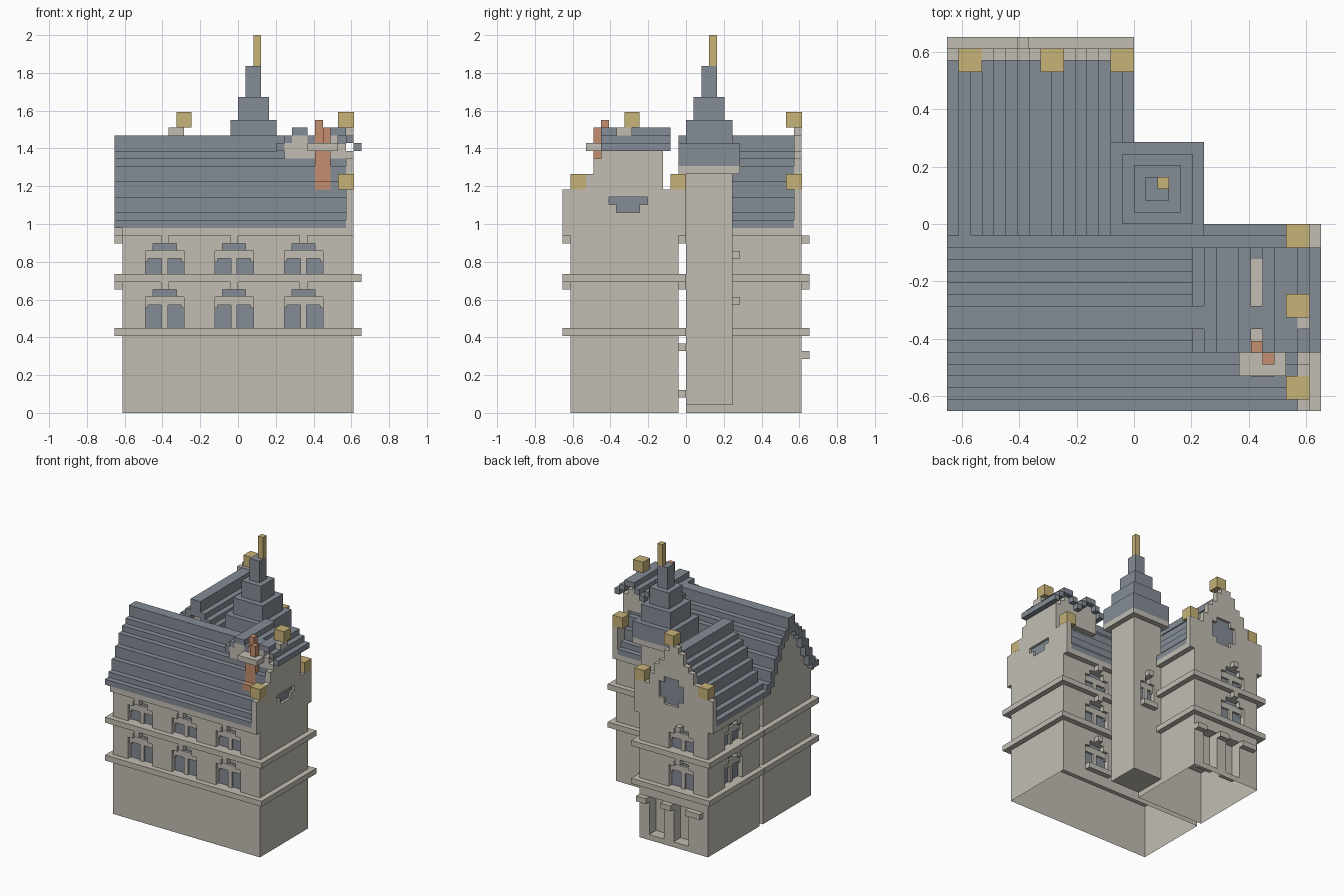
import bpy, bmesh, math
from mathutils import Matrix, Vector

if "Cube" in bpy.data.objects:
    bpy.data.objects.remove(bpy.data.objects["Cube"])

U = 2 / 49  # one block of the building grid


def material(name, rgb):
    m = bpy.data.materials.new(name)
    m.diffuse_color = (*rgb, 1)
    m.use_nodes = True
    m.node_tree.nodes["Principled BSDF"].inputs["Base Color"].default_value = m.diffuse_color
    return m


STONE = material("pale stone", (0.54, 0.515, 0.45))
SLATE = material("blue grey slate", (0.235, 0.265, 0.305))
GOLD = material("gold", (0.57, 0.445, 0.185))
BRICK = material("red brick", (0.56, 0.27, 0.16))


def prism(bm, poly, d0, d1, M):
    """Extrude a (t, z) outline from depth d0 to d1 (block units)."""
    a = [bm.verts.new(M @ Vector((t, d0, z))) for t, z in poly]
    b = [bm.verts.new(M @ Vector((t, d1, z))) for t, z in poly]
    n = len(poly)
    bm.faces.new(a)
    bm.faces.new(b[::-1])
    for i in range(n):
        bm.faces.new((a[i], b[i], b[(i + 1) % n], a[(i + 1) % n]))


def box(bm, x0, x1, y0, y1, z0, z1, M=Matrix()):
    prism(bm, [(x0, z0), (x1, z0), (x1, z1), (x0, z1)], y0, y1, M)


def finish(name, bm, mat):
    bmesh.ops.recalc_face_normals(bm, faces=bm.faces)
    bmesh.ops.scale(bm, vec=(U, U, U), verts=bm.verts)
    me = bpy.data.meshes.new(name)
    bm.to_mesh(me)
    bm.free()
    me.materials.append(mat)
    ob = bpy.data.objects.new(name, me)
    bpy.context.collection.objects.link(ob)
    return ob


def boxes(name, mat, *dims):
    bm = bmesh.new()
    for d in dims:
        box(bm, *d)
    return finish(name, bm, mat)


def cut(ob, bm):
    cutter = finish("cutter", bm, STONE)
    cutter.hide_render = True
    mod = ob.modifiers.new("openings", 'BOOLEAN')
    mod.operation, mod.solver, mod.object = 'DIFFERENCE', 'EXACT', cutter
    bpy.context.view_layer.objects.active = ob
    bpy.ops.object.modifier_apply(modifier=mod.name)
    bpy.data.objects.remove(cutter)


def open_base(ob):
    """Remove the underside so the wing is an open shell."""
    bm = bmesh.new()
    bm.from_mesh(ob.data)
    low = [f for f in bm.faces if f.calc_center_median().z < 0.001]
    bmesh.ops.delete(bm, geom=low, context='FACES')
    bm.to_mesh(ob.data)
    bm.free()


def wall(x, y, deg):
    """Wall frame: t runs along the wall, negative depth points outward."""
    return Matrix.Translation((x, y, 0)) @ Matrix.Rotation(math.radians(deg), 4, 'Z')


glass, trim = bmesh.new(), bmesh.new()


def window(cutter, M, z, h, w=2.5):
    """Stepped-arch opening with glass, mullion, transom and keystone."""
    top, i = z + h, w - 1
    arch = [(-w, z), (w, z), (w, top - 1), (i, top - 1), (i, top), (-i, top), (-i, top - 1), (-w, top - 1)]
    prism(cutter, arch, -0.5, 1, M)
    prism(glass, arch, 0.9, 1.1, M)
    box(trim, -0.4, 0.4, 0.5, 1, z, top - 1, M)
    box(trim, -w, w, 0.5, 1, top - 2, top - 0.85, M)
    for s in (-1, 1):  # rounded pane heads
        box(trim, s * w - 0.35, s * w + 0.35, 0.5, 1, top - 2.4, top - 1.9, M)
    box(trim, -0.5, 0.5, -1, 0.2, top, top + 1, M)


FLOORS = ((11, 5), (18, 4))

# Front wing walls with windows on front and rear
main = boxes("front_wing_walls", STONE, (-15, 15, -15, -1, 0, 24))
c = bmesh.new()
for z, h in FLOORS:
    for x in (-9.5, -0.5, 8.5):
        window(c, wall(x, -15, 0), z, h)
    window(c, wall(7.5, -1, 180), z, h)
window(c, wall(7.5, -1, 180), 3, 5)
box(trim, 5, 10, -1, 0, 2, 3)
cut(main, c)
open_base(main)

# Rear wing walls with windows and two ground floor bays
rear = boxes("rear_wing_walls", STONE, (-15, -1, 0, 15, 0, 24))
c = bmesh.new()
for z, h in FLOORS:
    window(c, wall(-9.5, 15, 180), z, h)
    window(c, wall(-15, 7.5, -90), z, h)
for x in (-6, -11):
    box(c, x, x + 3, 13, 15.5, 1, 8)
cut(rear, c)
open_base(rear)
boxes("bay_hoods", STONE, (-3, -1, 15, 16, 7, 8), (-8, -6, 15, 16, 7, 8), (-14, -11, 15, 16, 7, 8))

# String courses and eaves cornices
boxes("string_courses", STONE,
      *[b for z in (10, 17) for b in ((-16, 16, -16, 0, z, z + 1), (-16, 0, 0.02, 16, z, z + 1))])
boxes("eaves_cornices", STONE, (-15, 14, -16, 0, 23, 24), (-16, 0, 0.02, 14, 23, 24))

# Stepped roofs: shell of slate over a stone filled attic
STEPS = [25, 26, 28, 30, 32, 33, 34, 36]


def stepped_roof(name, M, start, end):
    slate, attic = bmesh.new(), bmesh.new()
    for i, top in enumerate(STEPS):
        low = 24 if i == 0 else STEPS[i - 1] - 1
        for t in (i - 8, 7 - i):
            box(slate, t, t + 1, start, end, low, top, M)
            if low > 24:
                box(attic, t, t + 1, start + 1, end, 24, low, M)
    finish(name + "_roof", slate, SLATE)
    finish(name + "_attic", attic, STONE)


stepped_roof("front_wing", wall(-8, 0, 0) @ Matrix.Translation((0, -1, 0)), 0, 15)
stepped_roof("long_wing", wall(0, -8, -90) @ Matrix.Translation((0, -16, 0)), 0, 30)


# Crow-stepped gables with round windows and gold finials
def gable(name, M, heights, oculus):
    left = [(-8, 23)]
    for i, z in enumerate(heights):
        left += [(i - 8, z), (i - 7, z)]
    left = [p for p in left[:-1]]
    bm = bmesh.new()
    prism(bm, left + [(-t, z) for t, z in reversed(left)], 0, 1, M)
    ob = finish(name, bm, STONE)
    c = bmesh.new()
    prism(c, oculus, -0.5, 0.5, M)
    prism(glass, oculus, 0.45, 0.9, M)
    cut(ob, c)


half = [(-1.5, 26), (1.5, 26), (1.5, 27), (2.5, 27), (2.5, 28), (-2.5, 28), (-2.5, 27), (-1.5, 27)]
full = half[:4] + [(2.5, 30), (1.5, 30), (1.5, 31), (-1.5, 31), (-1.5, 30), (-2.5, 30)] + half[6:]
gable("rear_gable", wall(-8, 15, 180), [29, 29, 29, 31, 33, 34, 36, 37], [(t - 0.5, z) for t, z in full])
gable("side_gable", wall(15, -8, 90), [29, 29, 29, 31, 33, 34], [(t + 0.5, z) for t, z in half])
boxes("side_gable_peak", STONE, (14, 15, -9, -7, 36, 37))
boxes("finials", GOLD,
      *[(a, a + 2, 13, 15.02, z, z + 2) for a, z in ((-15, 29), (-8, 37), (-2, 29))],
      *[(13, 15.02, a, a + 2, z, z + 2) for a, z in ((-15, 29), (-8, 37), (-2, 29))])

# Cross dormer over the long roof, its stone front standing on the slope
boxes("dormer_walls", STONE, (6, 15, -11, -3, 31, 34), (6, 14, -11, -3, 34, 35),
      (7, 9, -11, -3, 35, 36), (12, 13, -11, -3, 35, 36))
boxes("dormer_roof", SLATE,
      *[(5 + i, 6 + i, -11, -2, z - 1, z)
        for i, z in enumerate((35, 36, 37, 37, 36, 35, 36, 37, 37, 36, 35))])

# Chimney with cap and two pots
boxes("chimney", BRICK, (10, 12, -13.03, -12, 29, 30.03), (10, 12, -12.03, -10, 29, 34),
      (10, 11, -11.03, -10, 34, 38), (11, 12, -12, -11, 34, 37))
boxes("chimney_cap", STONE, (9, 13, -13, -11, 34, 35))

# Stair tower with rear window and tiered spire
tower = boxes("tower", STONE, (-1, 5, 0, 6, 1, 31))
c = bmesh.new()
window(c, wall(2, 6, 180), 15, 5, 1.5)
box(trim, 0.5, 3.5, 6, 7, 14, 15)
cut(tower, c)
boxes("tower_corbel", STONE, (-2, 6, -1, 7, 31, 32))
boxes("spire", SLATE, (-2, 6, -1, 7, 32, 35), (-1, 5, 0, 6, 35, 38), (0, 4, 1, 5, 38, 41), (1, 3, 2, 4, 41, 45))
boxes("spire_finial", GOLD, (2, 3, 3, 4, 45, 49))

# Shared window parts
finish("window_glass", glass, SLATE)
finish("window_trim", trim, STONE)
